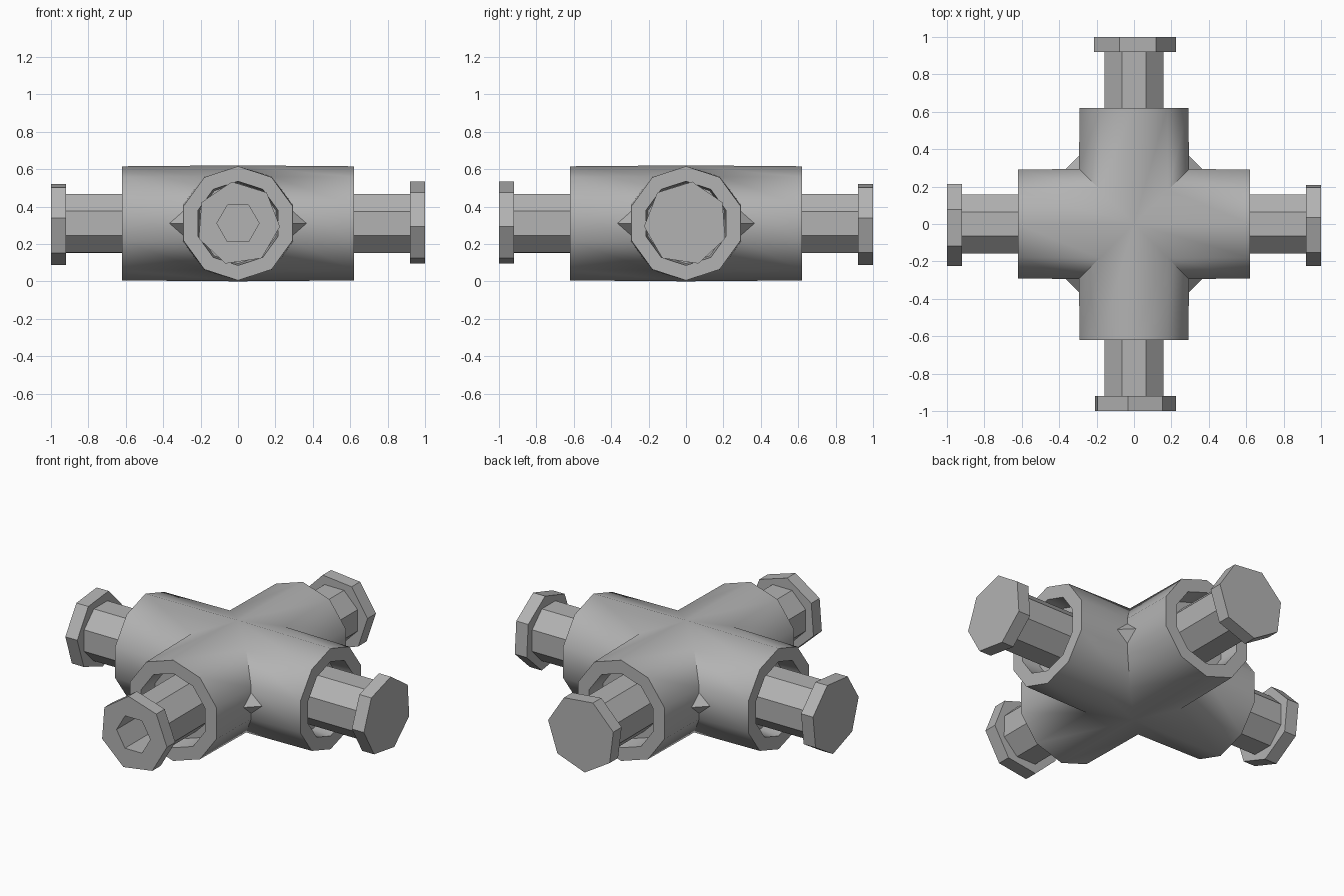
import bpy, bmesh, math
from mathutils import Matrix, Vector

if "Cube" in bpy.data.objects:
    bpy.data.objects.remove(bpy.data.objects["Cube"], do_unlink=True)

AXIS_Z = 0.31
grey = bpy.data.materials.new("cast_grey")
grey.use_nodes = True
colour = (0.45, 0.45, 0.45, 1)
grey.diffuse_color = colour
grey.node_tree.nodes["Principled BSDF"].inputs["Base Color"].default_value = colour


def ring(bm, sides, radius, x, turn=0.0, mitre=False):
    """Polygon around the x axis; a mitred ring meets its neighbour arm at 45 degrees."""
    verts = []
    for i in range(sides):
        a = turn + math.tau * i / sides
        y, z = radius * math.sin(a), radius * math.cos(a)
        verts.append(bm.verts.new((abs(y) if mitre else x, y, z)))
    return [bm.edges.new((verts[i - 1], verts[i])) for i in range(sides)]


def skin(bm, rings):
    for a, b in zip(rings, rings[1:]):
        bmesh.ops.bridge_loops(bm, edges=a + b)


def cap(bm, edges):
    bmesh.ops.edgeloop_fill(bm, edges=edges)


def finish(bm, name, angle, smooth):
    bmesh.ops.recalc_face_normals(bm, faces=bm.faces)
    bmesh.ops.rotate(bm, verts=bm.verts, matrix=Matrix.Rotation(angle, 3, 'Z'))
    bmesh.ops.translate(bm, verts=bm.verts, vec=(0, 0, AXIS_Z))
    mesh = bpy.data.meshes.new(name)
    bm.to_mesh(mesh)
    bm.free()
    mesh.materials.append(grey)
    obj = bpy.data.objects.new(name, mesh)
    bpy.context.collection.objects.link(obj)
    if smooth:
        bpy.ops.object.select_all(action='DESELECT')
        obj.select_set(True)
        bpy.context.view_layer.objects.active = obj
        bpy.ops.object.shade_smooth_by_angle(angle=math.radians(40))
    return obj


# Cross body: four mitred sockets welded together
bm = bmesh.new()
for i in range(4):
    start = len(bm.verts)
    loops = [ring(bm, 10, 0.31, 0, mitre=True), ring(bm, 10, 0.305, 0.62),
             ring(bm, 10, 0.225, 0.62), ring(bm, 10, 0.215, 0.5)]
    skin(bm, loops)
    cap(bm, loops[-1])
    bm.verts.ensure_lookup_table()
    bmesh.ops.rotate(bm, verts=bm.verts[start:], matrix=Matrix.Rotation(i * math.pi / 2, 3, 'Z'))
bmesh.ops.remove_doubles(bm, verts=bm.verts, dist=0.001)
finish(bm, "cross_body", 0, True)

directions = ["left", "back", "right", "front"]
for i, side in enumerate(directions):
    angle = i * math.pi / 2

    # Pipe with flanged end and hexagonal bore
    bm = bmesh.new()
    turn = 0.15 + 0.2 * i
    loops = [ring(bm, 8, 0.17, 0.48, 0.39), ring(bm, 8, 0.17, 0.92, 0.39),
             ring(bm, 7, 0.225, 0.92, turn), ring(bm, 7, 0.225, 1.0, turn),
             ring(bm, 6, 0.113, 1.0, math.pi / 6), ring(bm, 6, 0.113, 0.64, math.pi / 6)]
    skin(bm, loops)
    cap(bm, loops[0])
    cap(bm, loops[-1])
    finish(bm, side + "_flanged_pipe", angle, False)

    # Small web in the corner between neighbouring sockets
    bm = bmesh.new()
    points = [(0.29, 0.37, 0), (0.37, 0.29, 0), (0.24, 0.24, 0.16),
              (0.24, 0.24, -0.16), (0.2, 0.2, 0)]
    verts = [bm.verts.new(Vector(p)) for p in points]
    bmesh.ops.convex_hull(bm, input=verts)
    finish(bm, side + "_corner_web", angle, False)
